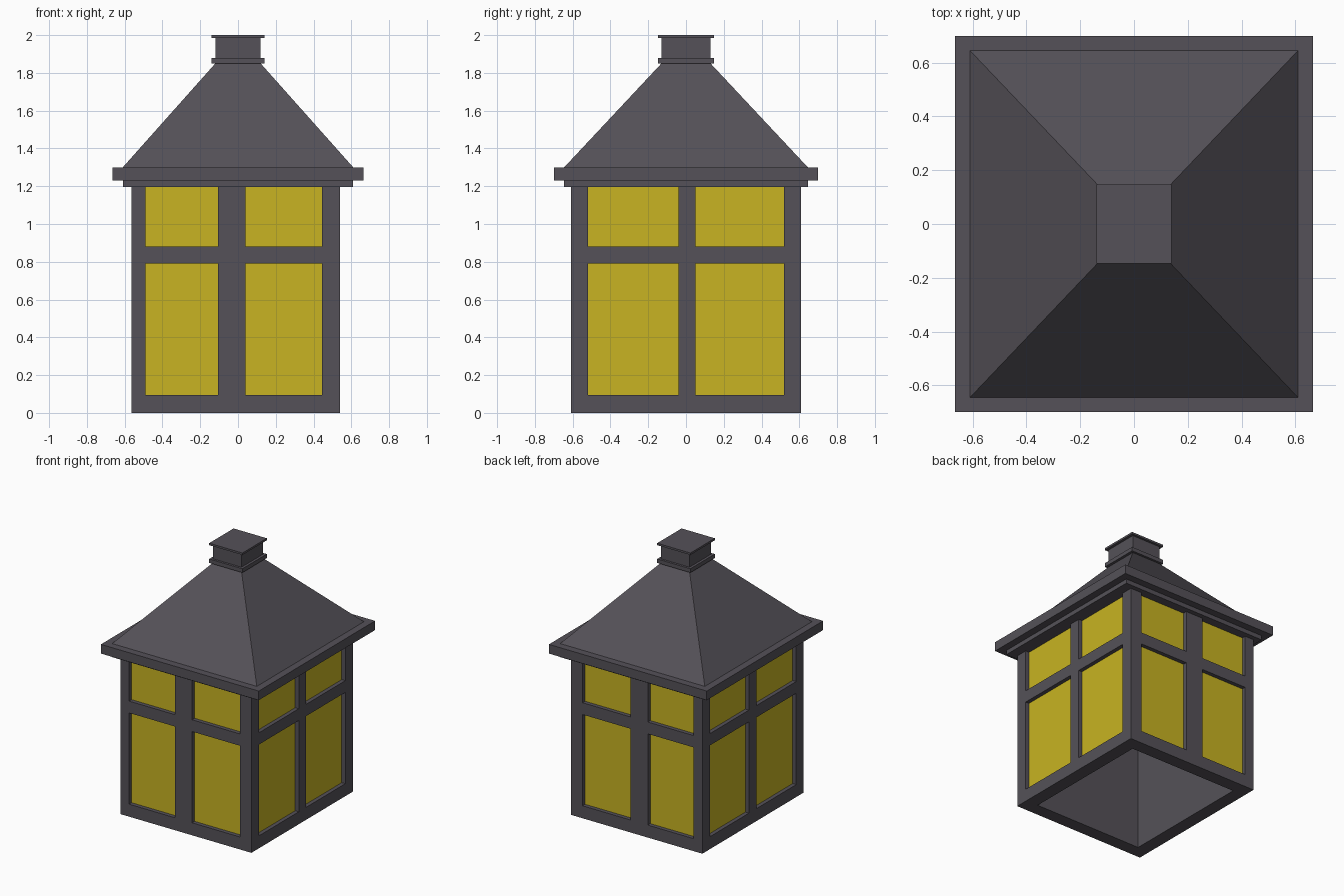
import bpy, bmesh

if "Cube" in bpy.data.objects:
    bpy.data.objects.remove(bpy.data.objects["Cube"])

def material(name, rgb):
    m = bpy.data.materials.new(name)
    m.diffuse_color = (*rgb, 1)
    m.use_nodes = True
    m.node_tree.nodes["Principled BSDF"].inputs["Base Color"].default_value = m.diffuse_color
    return m

GREY = material("dark_grey_metal", (0.090, 0.083, 0.098))
YELLOW = material("yellow_glass", (0.578, 0.456, 0.016))

def finish(name, bm, mats):
    bmesh.ops.remove_doubles(bm, verts=bm.verts, dist=1e-5)
    bmesh.ops.recalc_face_normals(bm, faces=bm.faces)
    me = bpy.data.meshes.new(name)
    bm.to_mesh(me)
    bm.free()
    for m in mats:
        me.materials.append(m)
    ob = bpy.data.objects.new(name, me)
    bpy.context.collection.objects.link(ob)
    return ob

def frustum(name, base, top, z0, z1):
    """Rectangular block; base and top are (half x, half y)."""
    bm = bmesh.new()
    bmesh.ops.create_cube(bm, size=2)
    for v in bm.verts:
        h = base if v.co.z < 0 else top
        v.co = (v.co.x * h[0], v.co.y * h[1], z0 if v.co.z < 0 else z1)
    return finish(name, bm, [GREY])

# Lantern body: hollow shell, each wall a grid of bars with recessed panes
XS = [-0.565, -0.49, -0.105, 0.04, 0.445, 0.54]
YS = [-0.61, -0.52, -0.04, 0.05, 0.52, 0.61]
ZS = [0, 0.095, 0.79, 0.88, 1.2]
RECESS, WALL = 0.03, 0.10

bm = bmesh.new()
def quad(points, mat=0):
    bm.faces.new([bm.verts.new(p) for p in points]).material_index = mat

def wall(us, place):
    """place(u, depth, z) maps wall coordinates to the model."""
    for i in range(len(us) - 1):
        for k in range(len(ZS) - 1):
            ring = [(us[i], ZS[k]), (us[i + 1], ZS[k]),
                    (us[i + 1], ZS[k + 1]), (us[i], ZS[k + 1])]
            pane = i % 2 == 1 and k % 2 == 1
            quad([place(u, RECESS if pane else 0, z) for u, z in ring], int(pane))
            if pane:  # reveals round the pane
                for (a, b), (c, d) in zip(ring, ring[1:] + ring[:1]):
                    quad([place(a, 0, b), place(c, 0, d),
                          place(c, RECESS, d), place(a, RECESS, b)])
    # bottom rim and inner lining
    a, b, t = us[0], us[-1], WALL
    quad([place(a, 0, 0), place(b, 0, 0), place(b - t, t, 0), place(a + t, t, 0)])
    quad([place(a + t, t, 0), place(b - t, t, 0),
          place(b - t, t, 1.2), place(a + t, t, 1.2)])

wall(XS, lambda u, d, z: (u, YS[0] + d, z))
wall(XS, lambda u, d, z: (u, YS[-1] - d, z))
wall(YS, lambda u, d, z: (XS[0] + d, u, z))
wall(YS, lambda u, d, z: (XS[-1] - d, u, z))
finish("lantern_body", bm, [GREY, YELLOW])

# Roof: two eave slabs and a tapering hip
for name, base, top, z0, z1 in [
    ("lower_eave", (0.61, 0.645), (0.61, 0.645), 1.197, 1.23),
    ("upper_eave", (0.665, 0.70), (0.665, 0.70), 1.23, 1.30),
    ("hipped_roof", (0.61, 0.645), (0.12, 0.13), 1.30, 1.85),
    # Chimney cap
    ("cap_base_flange", (0.14, 0.147), (0.14, 0.147), 1.85, 1.88),
    ("cap_box", (0.12, 0.13), (0.12, 0.13), 1.88, 1.985),
    ("cap_top_flange", (0.14, 0.147), (0.14, 0.147), 1.985, 2.0),
]:
    frustum(name, base, top, z0, z1)
